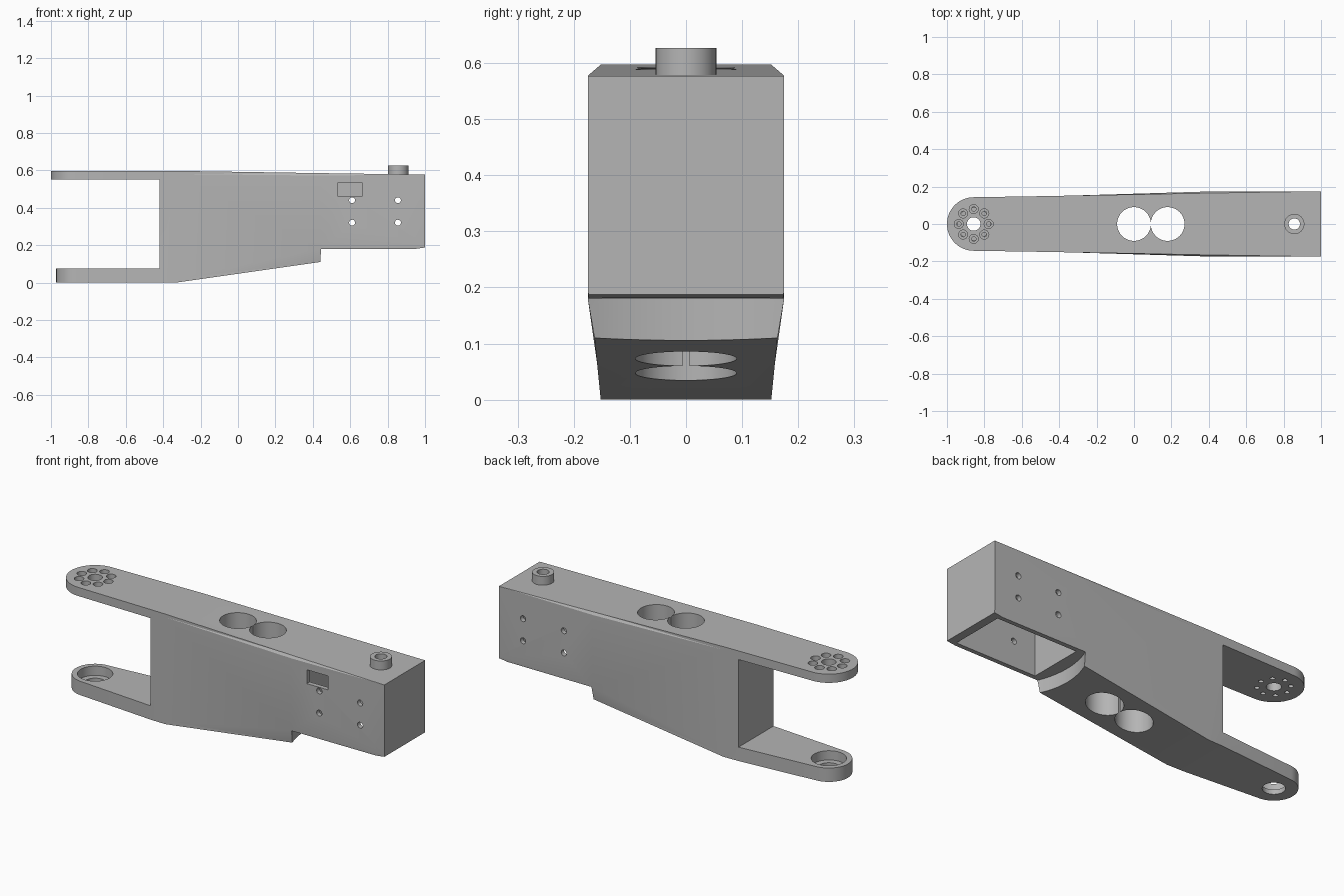
import bpy, bmesh, math
from mathutils import Matrix

if "Cube" in bpy.data.objects:
    bpy.data.objects.remove(bpy.data.objects["Cube"], do_unlink=True)

grey = bpy.data.materials.new("plain grey")
grey.use_nodes = True
grey.diffuse_color = (0.46, 0.46, 0.46, 1)
grey.node_tree.nodes["Principled BSDF"].inputs["Base Color"].default_value = grey.diffuse_color


def finish(bm, name):
    bmesh.ops.recalc_face_normals(bm, faces=bm.faces)
    mesh = bpy.data.meshes.new(name)
    bm.to_mesh(mesh)
    bm.free()
    mesh.materials.append(grey)
    obj = bpy.data.objects.new(name, mesh)
    bpy.context.collection.objects.link(obj)
    return obj


def box(name, low, high):
    bm = bmesh.new()
    bmesh.ops.create_cube(bm, size=1)
    for v in bm.verts:
        v.co = [a if c < 0 else b for c, a, b in zip(v.co, low, high)]
    return finish(bm, name)


def rod(name, x, y, r, z0, z1, segs=48):
    """Upright cylinder between two heights."""
    bm = bmesh.new()
    bmesh.ops.create_cone(bm, cap_ends=True, segments=segs, radius1=r, radius2=r,
                          depth=z1 - z0, matrix=Matrix.Translation((x, y, (z0 + z1) / 2)))
    return finish(bm, name)


def cross_rod(name, x, z, r):
    """Cylinder running from front to back."""
    bm = bmesh.new()
    place = Matrix.Translation((x, 0, z)) @ Matrix.Rotation(math.pi / 2, 4, 'X')
    bmesh.ops.create_cone(bm, cap_ends=True, segments=20, radius1=r, radius2=r,
                          depth=0.6, matrix=place)
    return finish(bm, name)


def arm(name, r, half, z0, z1, steps=32):
    """Tapered plate with a round end about the pivot axis."""
    tilt = math.asin((half - r) / (BODY_X - PIVOT))
    start, end = math.pi / 2 + tilt, 3 * math.pi / 2 - tilt
    outline = [(BODY_X, half)]
    for i in range(steps + 1):
        a = start + (end - start) * i / steps
        outline.append((PIVOT + r * math.cos(a), r * math.sin(a)))
    outline.append((BODY_X, -half))
    bm = bmesh.new()
    face = bm.faces.new([bm.verts.new((x, y, z0)) for x, y in outline])
    new = bmesh.ops.extrude_face_region(bm, geom=[face])["geom"]
    bmesh.ops.translate(bm, vec=(0, 0, z1 - z0),
                        verts=[g for g in new if isinstance(g, bmesh.types.BMVert)])
    return finish(bm, name)


def combine(target, tool, operation):
    mod = target.modifiers.new(operation, 'BOOLEAN')
    mod.operation, mod.solver, mod.object = operation, 'EXACT', tool
    bpy.context.view_layer.objects.active = target
    bpy.ops.object.modifier_apply(modifier=mod.name)
    bpy.data.objects.remove(tool, do_unlink=True)


PIVOT, AXLE, BODY_X = -0.857, 0.857, -0.42

# Tapered body: x, then half width and height of four points up one side
sections = [
    (-0.42, [(0.15, 0), (0.15, 0.02), (0.15, 0.58), (0.15, 0.597)]),
    (-0.33, [(0.152, 0), (0.152, 0.02), (0.152, 0.58), (0.152, 0.597)]),
    (0.44, [(0.163, 0.11), (0.175, 0.18), (0.175, 0.572), (0.166, 0.585)]),
    (1.0, [(0.174, 0.187), (0.175, 0.2), (0.175, 0.56), (0.175, 0.577)]),
]
bm = bmesh.new()
rings = []
for x, side in sections:
    loop = [(y, z) for y, z in side] + [(-y, z) for y, z in reversed(side)]
    rings.append([bm.verts.new((x, y, z)) for y, z in loop])
for a, b in zip(rings, rings[1:]):
    for i in range(len(a)):
        j = (i + 1) % len(a)
        bm.faces.new((a[i], a[j], b[j], b[i]))
bm.faces.new(rings[0])
bm.faces.new(rings[-1])
bmesh.ops.triangulate(bm, faces=[f for f in bm.faces if len(f.verts) == 4])
link = finish(bm, "arm_link")

# Fork arms and top axle boss
combine(link, arm("upper_arm", 0.143, 0.15, 0.55, 0.597), 'UNION')
combine(link, arm("lower_arm", 0.115, 0.15, 0, 0.075), 'UNION')
combine(link, rod("axle_boss", AXLE, 0, 0.054, 0.56, 0.627), 'UNION')

# Curved clearance, motor bay and side window
cutters = [
    rod("clearance", AXLE, 0, 0.448, -0.1, 0.18, 128),
    box("motor_bay", (0.48, -0.15, 0.1), (0.96, 0.15, 0.54)),
    box("window", (0.535, -0.3, 0.46), (0.662, -0.1, 0.535)),
    rod("axle_hole", AXLE, 0, 0.03, 0.4, 0.7),
]
# Lightening holes through the body
cutters += [rod("body_hole", x, 0, 0.0903, -0.1, 0.7, 64) for x in (0, 0.18)]
# Screw holes through the bay walls
cutters += [cross_rod("side_hole", x, z, 0.016) for x in (0.61, 0.855) for z in (0.32, 0.44)]
# Bearing seat in the lower arm
cutters += [rod("bearing_seat", PIVOT, 0, 0.087, 0.025, 0.12),
            rod("bearing_hole", PIVOT, 0, 0.055, -0.1, 0.12),
            rod("hub_hole", PIVOT, 0, 0.036, 0.5, 0.7)]
# Ring of counterbored screws in the upper arm
for i in range(8):
    a = i * math.pi / 4
    x, y = PIVOT + 0.08 * math.cos(a), 0.08 * math.sin(a)
    cutters += [rod("screw_seat", x, y, 0.024, 0.572, 0.7, 24),
                rod("screw_hole", x, y, 0.012, 0.5, 0.7, 16)]
for cutter in cutters:
    combine(link, cutter, 'DIFFERENCE')

bpy.ops.object.select_all(action='DESELECT')
link.select_set(True)
bpy.context.view_layer.objects.active = link
bpy.ops.object.shade_smooth_by_angle(angle=math.radians(20))
